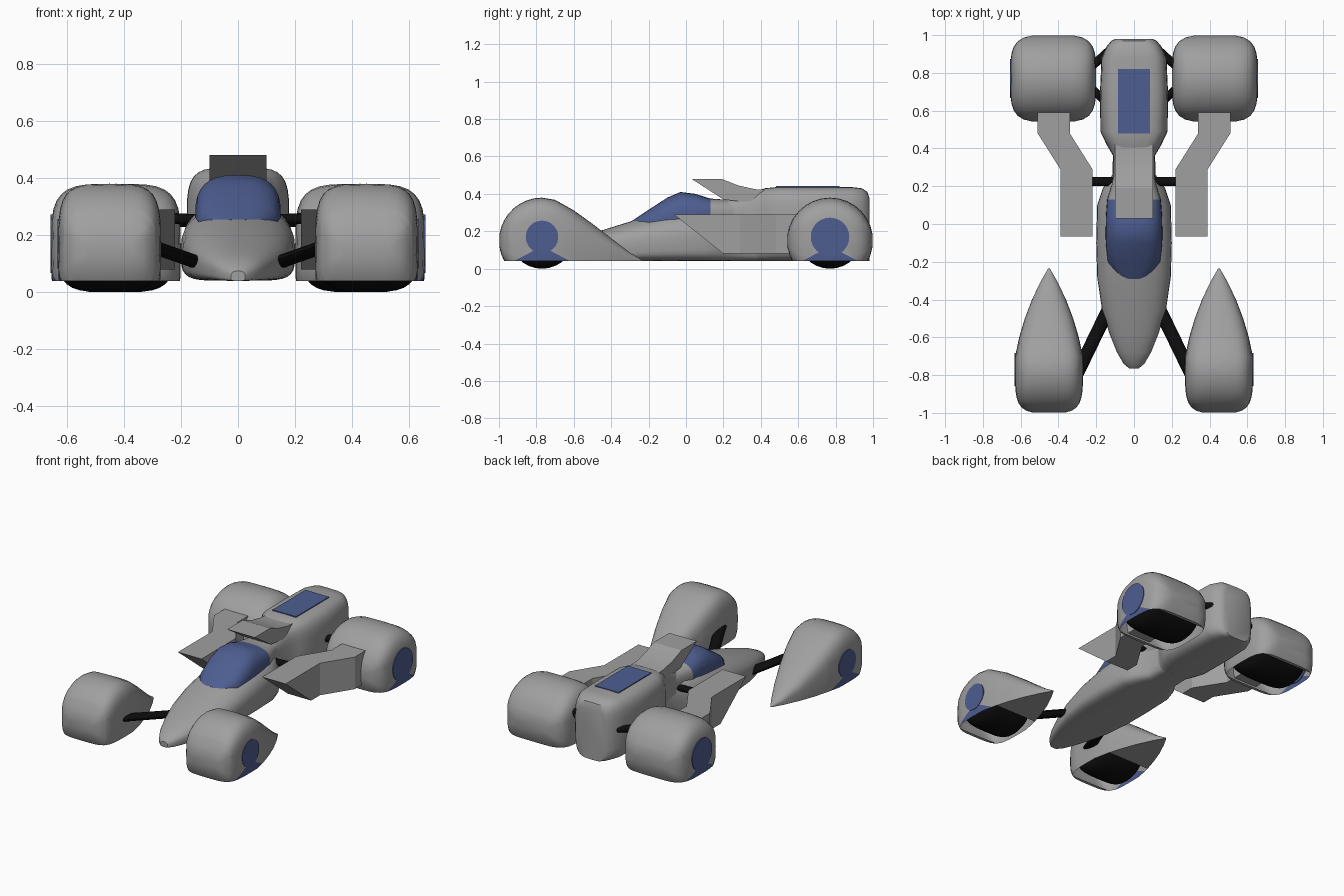
import bpy, bmesh, math
from mathutils import Vector, Matrix

if "Cube" in bpy.data.objects:
    bpy.data.objects.remove(bpy.data.objects["Cube"])


def material(name, rgb):
    m = bpy.data.materials.new(name)
    m.use_nodes = True
    m.diffuse_color = (*rgb, 1)
    m.node_tree.nodes["Principled BSDF"].inputs["Base Color"].default_value = (*rgb, 1)
    return m


GREY = material("body grey", (0.35, 0.35, 0.35))
BLUE = material("trim blue", (0.075, 0.11, 0.28))
BLACK = material("rubber black", (0.004, 0.004, 0.004))


def finish(bm, name, mats, angle=35):
    """Turn a bmesh into an object, smooth except at sharp edges."""
    bmesh.ops.recalc_face_normals(bm, faces=bm.faces)
    me = bpy.data.meshes.new(name)
    bm.to_mesh(me)
    bm.free()
    for m in mats:
        me.materials.append(m)
    for p in me.polygons:
        p.use_smooth = True
    me.set_sharp_from_angle(angle=math.radians(angle))
    ob = bpy.data.objects.new(name, me)
    bpy.context.collection.objects.link(ob)
    return ob


def skin(rings):
    """Join a row of equal rings into a closed skin."""
    bm = bmesh.new()
    rows = [[bm.verts.new(p) for p in r] for r in rings]
    n = len(rows[0])
    for a, b in zip(rows, rows[1:]):
        for i in range(n):
            bm.faces.new((a[i], a[(i + 1) % n], b[(i + 1) % n], b[i]))
    bm.faces.new(rows[0])
    bm.faces.new(rows[-1])
    bmesh.ops.recalc_face_normals(bm, faces=bm.faces)
    return bm


def section(cx, y, hw, zlo, zmid, zhi, top=4, bottom=4, count=32):
    """Rounded cross-section, widest at zmid."""
    ring = []
    for i in range(count):
        a = 2 * math.pi * i / count
        c, s = math.cos(a), math.sin(a)
        e = 2 / (top if s > 0 else bottom)
        h = zhi - zmid if s > 0 else zmid - zlo
        ring.append((cx + hw * math.copysign(abs(c) ** e, c), y,
                     zmid + h * math.copysign(abs(s) ** e, s)))
    return ring


def drum(cx, yc, hw, r, zc, last=180, steps=14):
    """Sections of a wheel shape with rounded shoulders."""
    rings = []
    for i in range(steps + 1):
        a = math.radians(8 + (min(last, 172) - 8) * i / steps)
        d, h = -r * math.cos(a), r * math.sin(a)
        w = hw * (1 - (abs(d) / r / 1.005) ** 4) ** 0.25
        rings.append(section(cx, yc + d, w, zc - h, zc, zc + h))
    return rings


def prism(name, outline, x0, x1, mat):
    """Side outline (y, z) pushed across x."""
    return finish(skin([[(x, y, z) for y, z in outline] for x in (x0, x1)]), name, [mat], 20)


def rod(name, a, b, wide, thick):
    """Bevelled bar from a to b."""
    a, b = Vector(a), Vector(b)
    axis = b - a
    side = axis.cross(Vector((0, 0, 1))).normalized()
    up = side.cross(axis).normalized()
    bm = skin([[p + side * wide / 2 * math.cos(t) + up * thick / 2 * math.sin(t)
                for t in [math.pi * k / 5 for k in range(10)]] for p in (a, b)])
    finish(bm, name, [BLACK], 50)


def fairing(name, rings, s, cx, yc, tri):
    """Wheel cover: flat underside with a wheel opening and a blue lower flank."""
    bm = skin(rings)

    def cut(co, no, clear=False):
        geom = bm.verts[:] + bm.edges[:] + bm.faces[:]
        return bmesh.ops.bisect_plane(bm, geom=geom, plane_co=co, plane_no=no,
                                      clear_outer=clear)["geom_cut"]

    rim = cut((0, 0, 0.04), (0, 0, -1), True)
    bmesh.ops.holes_fill(bm, edges=[e for e in rim if isinstance(e, bmesh.types.BMEdge)])
    for k in (-1, 1):
        cut((0, yc + k * 0.18, 0), (0, k, 0))
        cut((0, yc, 0.12), (0, k * 0.08, tri))
    gone = []
    for f in bm.faces:
        c = f.calc_center_median()
        d = abs(c.y - yc)
        if c.z < 0.0401:
            if d < 0.18:
                gone.append(f)
        elif (c.x - cx) * s > 0.1 and c.z < 0.12 - 0.08 * d / tri:
            f.material_index = 1
    bmesh.ops.delete(bm, geom=gone, context='FACES')
    finish(bm, name, [GREY, BLUE])


def hub(name, x, y, r):
    bm = bmesh.new()
    bmesh.ops.create_cone(bm, cap_ends=True, segments=32, radius1=r, radius2=r, depth=0.009,
                          matrix=Matrix.Translation((x, y, 0.17)) @ Matrix.Rotation(math.pi / 2, 4, 'Y'))
    finish(bm, name, [BLUE])


# Front hull: y, half width, top height
hull = [(-0.765, 0.025, 0.075), (-0.74, 0.055, 0.1), (-0.68, 0.09, 0.13), (-0.58, 0.13, 0.165),
        (-0.45, 0.17, 0.205), (-0.28, 0.195, 0.258), (-0.1, 0.2, 0.3), (0.1, 0.195, 0.32),
        (0.19, 0.165, 0.33), (0.26, 0.115, 0.33), (0.4, 0.11, 0.33)]
finish(skin([section(0, y, w, 0.04, 0.04 + (t - 0.04) * 0.45, t, 2.3, 5)
             for y, w, t in hull]), "front_hull", [GREY])

# Canopy, with a grey fairing behind the glass
canopy = [(-0.29, 0.08, 0.2, 0.255), (-0.2, 0.14, 0.22, 0.315), (-0.1, 0.15, 0.25, 0.38),
          (-0.03, 0.15, 0.265, 0.41), (0.05, 0.148, 0.28, 0.4), (0.13, 0.142, 0.29, 0.375),
          (0.2, 0.12, 0.29, 0.37), (0.3, 0.1, 0.29, 0.37)]
bm = skin([section(0, y, w, lo - 0.08, lo, hi, 2.8, 3) for y, w, lo, hi in canopy])
for f in bm.faces:
    f.material_index = int(f.calc_center_median().y < 0.13)
finish(bm, "canopy", [GREY, BLUE])

# Rear engine pod
pod = [(0.2, 0.11, 0.36), (0.36, 0.11, 0.405), (0.42, 0.145, 0.43), (0.49, 0.178, 0.437),
       (0.7, 0.18, 0.437), (0.88, 0.172, 0.437), (0.94, 0.145, 0.43), (0.97, 0.12, 0.41),
       (0.98, 0.1, 0.38)]
finish(skin([section(0, y, w, 0.04, 0.22, t, 4.5, 4.5) for y, w, t in pod]), "engine_pod", [GREY])
prism("engine_panel", [(0.48, 0.434), (0.82, 0.434), (0.82, 0.441), (0.48, 0.441)],
      -0.085, 0.085, BLUE)

# Raked air scoop behind the canopy
prism("air_scoop", [(0.03, 0.48), (0.19, 0.48), (0.28, 0.445), (0.37, 0.425), (0.45, 0.42),
                    (0.45, 0.34), (0.2, 0.37)], -0.1, 0.1, GREY)

# Tail of the front covers: y, half width, top height
tail = [(-0.7, 0.179, 0.368), (-0.6, 0.158, 0.312), (-0.5, 0.128, 0.24),
        (-0.4, 0.09, 0.163), (-0.3, 0.042, 0.086), (-0.235, 0.004, 0.046)]

for s, side in ((1, "left"), (-1, "right")):
    # Front wheel and teardrop cover
    cx, yc = s * 0.45, -0.77
    rings = drum(cx, yc, 0.18, 0.23, 0.15, last=90, steps=8)
    for y, w, t in tail:
        k = w / 0.18
        rings.append(section(cx, y, w, 0.04 - 0.12 * k, 0.04 + min(0.11 * k, (t - 0.04) * 0.4),
                             t, 2 + 2 * k ** 2, 4))
    fairing(side + "_front_cover", rings, s, cx, yc, 0.15)
    finish(skin(drum(cx, yc, 0.165, 0.176, 0.176)), side + "_front_tyre", [BLACK])
    hub(side + "_front_hub", s * 0.627, yc, 0.087)

    # Rear wheel and rounded cover
    cx, yc = s * 0.4275, 0.77
    fairing(side + "_rear_cover", drum(cx, yc, 0.2275, 0.23, 0.15), s, cx, yc, 0.15)
    finish(skin(drum(cx, yc, 0.205, 0.176, 0.176)), side + "_rear_tyre", [BLACK])
    hub(side + "_rear_hub", s * 0.652, yc, 0.103)

    # Cranked side pod with a raked front
    spans = [(0.22, -0.065, 0.2), (0.22, 0.29, 0.29), (0.34, 0.48, 0.48), (0.34, 0.66, 0.66)]
    bm = skin([[(s * x, yb, 0.08), (s * (x + 0.17), yb, 0.08),
                (s * (x + 0.17), yt, 0.29), (s * x, yt, 0.29)] for x, yt, yb in spans])
    finish(bm, side + "_side_pod", [GREY], 15)

    # Suspension arms
    rod(side + "_front_arm", (s * 0.13, -0.44, 0.1), (s * 0.3, -0.79, 0.16), 0.07, 0.045)
    rod(side + "_side_pod_arm", (s * 0.08, 0.225, 0.25), (s * 0.25, 0.225, 0.26), 0.05, 0.04)
    rod(side + "_rear_arm_back", (s * 0.13, 0.92, 0.25), (s * 0.25, 0.81, 0.25), 0.045, 0.045)
    rod(side + "_rear_arm_front", (s * 0.13, 0.63, 0.25), (s * 0.25, 0.74, 0.25), 0.045, 0.045)
